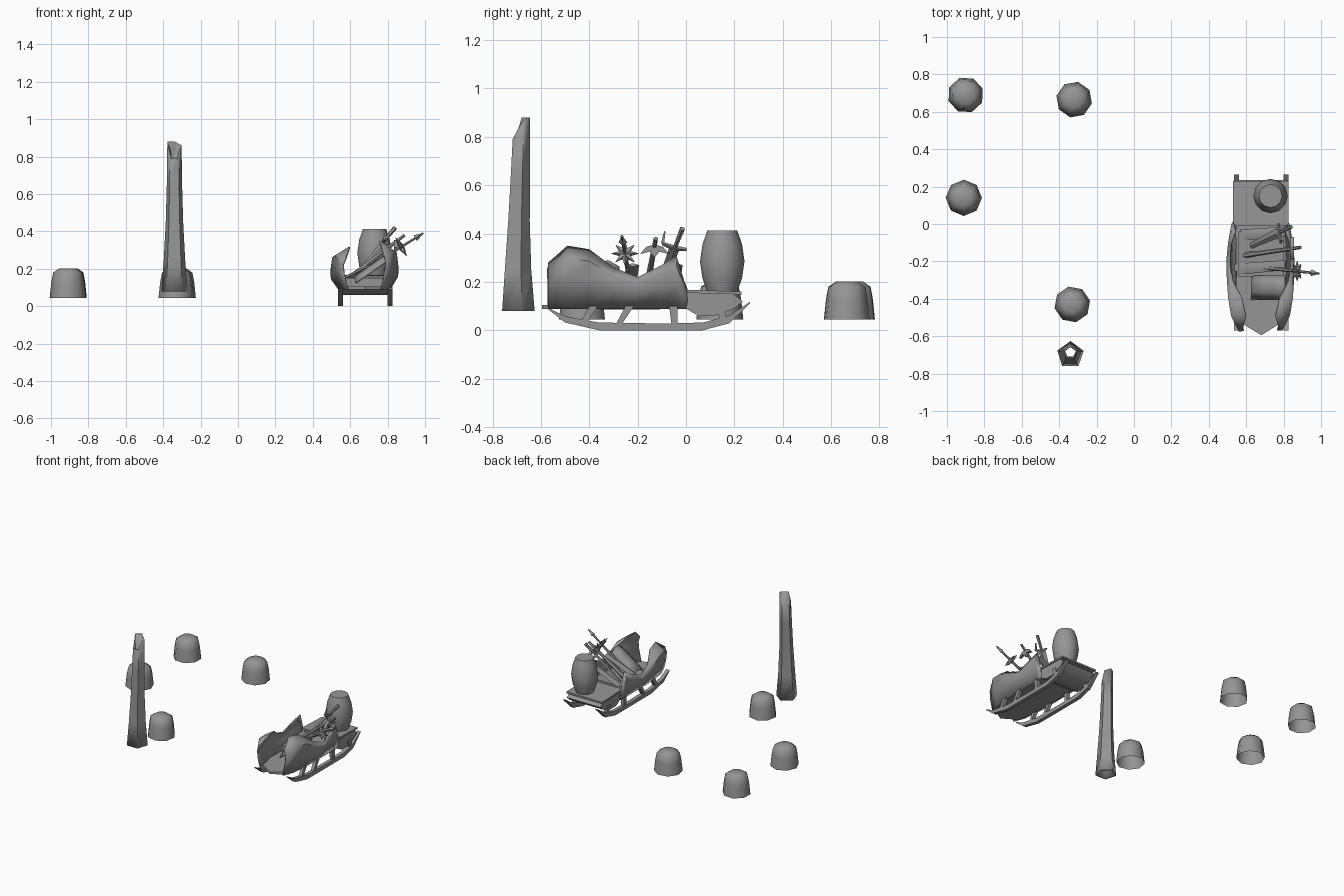
import bpy, bmesh, math
from mathutils import Vector

if "Cube" in bpy.data.objects:
    bpy.data.objects.remove(bpy.data.objects["Cube"])

grey = bpy.data.materials.new("plain_grey")
grey.use_nodes = True
grey.diffuse_color = (0.3, 0.3, 0.3, 1)
grey.node_tree.nodes["Principled BSDF"].inputs["Base Color"].default_value = (0.3, 0.3, 0.3, 1)
CX = 0.68  # sled centre line


def finish(name, bm, thick=0, angle=35):
    bmesh.ops.recalc_face_normals(bm, faces=bm.faces)
    me = bpy.data.meshes.new(name)
    bm.to_mesh(me)
    bm.free()
    ob = bpy.data.objects.new(name, me)
    bpy.context.collection.objects.link(ob)
    me.materials.append(grey)
    if thick:
        mod = ob.modifiers.new("thickness", 'SOLIDIFY')
        mod.thickness = thick
    bpy.ops.object.select_all(action='DESELECT')
    ob.select_set(True)
    bpy.context.view_layer.objects.active = ob
    bpy.ops.object.shade_smooth_by_angle(angle=math.radians(angle))
    return ob


def skin(bm, rows, closed):
    vs = [[bm.verts.new(p) for p in r] for r in rows]
    n = len(vs[0])
    for a, b in zip(vs, vs[1:]):
        for i in range(n if closed else n - 1):
            j = (i + 1) % n
            bm.faces.new((a[i], a[j], b[j], b[i]))
    return vs


def lathe(name, x, y, profile, sides, turn=0, top=True, bottom=False, thick=0, angle=50):
    bm = bmesh.new()
    rows = [[(x + r * math.cos(turn + i * math.tau / sides),
              y + r * math.sin(turn + i * math.tau / sides), z) for i in range(sides)]
            for r, z in profile]
    vs = skin(bm, rows, True)
    if top:
        bm.faces.new(vs[-1])
    if bottom:
        bm.faces.new(vs[0])
    return finish(name, bm, thick, angle)


def slab(name, outline, a, b, axis="x"):
    # extrude an outline along one axis between a and b
    bm = bmesh.new()
    put = (lambda p, t: (t, *p)) if axis == "x" else (lambda p, t: (*p, t))
    vs = skin(bm, [[put(p, t) for p in outline] for t in (a, b)], True)
    for v in vs:
        bm.faces.new(v)
    return finish(name, bm)


def rod(name, a, b, r1, r2, sides=6, flat=1):
    a, b = Vector(a), Vector(b)
    d = (b - a).normalized()
    u = d.cross(Vector((0, 0, 1))).normalized()
    w = d.cross(u)
    bm = bmesh.new()
    rows = [[c + r * (u * math.cos(i * math.tau / sides) + w * flat * math.sin(i * math.tau / sides))
             for i in range(sides)] for c, r in ((a, r1), (b, r2))]
    for v in skin(bm, rows, True):
        bm.faces.new(v)
    return finish(name, bm)


# Tree stumps, open underneath
for k, (x, y) in enumerate([(-0.9, 0.69), (-0.32, 0.665), (-0.91, 0.14), (-0.33, -0.43)]):
    lathe(f"stump_{k + 1}", x, y,
          [(0.097, 0.045), (0.088, 0.13), (0.078, 0.18), (0.045, 0.202)], 8, 0.35 + k)

# Hollow broken trunk with a jagged rim
trunk = lathe("broken_trunk", -0.34, -0.7,
              [(0.074, 0.08), (0.06, 0.25), (0.049, 0.45), (0.043, 0.65), (0.04, 0.79)],
              5, 0.3, top=False, thick=0.012, angle=20)
for v in trunk.data.vertices:
    v.co.y += 0.016 * max(0, v.co.z - 0.3) / 0.5
    if v.co.z > 0.78 and v.co.y > -0.7:
        v.co.z = 0.88 if v.co.x < -0.33 else 0.86

# Barrel on the rear deck
lathe("barrel", 0.73, 0.15,
      [(0.062, 0.16), (0.082, 0.215), (0.092, 0.285), (0.082, 0.355), (0.062, 0.412)],
      12, bottom=True, angle=40)

# Runners, struts
path = [(-0.57, 0.09), (-0.5, 0.045), (-0.36, 0.016), (-0.1, 0.014), (0.07, 0.016),
        (0.18, 0.045), (0.265, 0.115)]
half = [0.003, 0.013, 0.016, 0.014, 0.016, 0.016, 0.003]
rim = [(y, z + h) for (y, z), h in zip(path, half)]
sole = [(y, z - h) for (y, z), h in zip(path, half)]
for side, s in (("right", -1), ("left", 1)):
    x = CX + 0.132 * s
    slab(f"runner_{side}", rim + sole[::-1], x - 0.014, x + 0.014)
    for k, (y, lean) in enumerate([(-0.4, -0.04), (-0.25, -0.04), (-0.07, 0.01), (0.12, 0.03)]):
        slab(f"strut_{side}_{k + 1}",
             [(y + lean, 0.025), (y + lean + 0.025, 0.025), (y + 0.035, 0.1), (y, 0.1)],
             x - 0.012, x + 0.012)

# Floor with pointed nose
side_line = [(0.105, -0.53), (0.13, -0.4), (0.135, 0.0)]
floor = [(CX, -0.595)] + [(CX + x, y) for x, y in side_line] + \
        [(CX - x, y) for x, y in side_line[::-1]]
slab("floor", floor, 0.088, 0.105, "z")

# Rear deck with rounded tail
slab("rear_deck", [(0.0, 0.09), (0.0, 0.162), (0.19, 0.155), (0.235, 0.12), (0.2, 0.09), (0.12, 0.06), (0.05, 0.06)],
     CX - 0.138, CX + 0.138)
slab("deck_rim", [(-0.01, 0.155), (-0.01, 0.168), (0.23, 0.16), (0.23, 0.148)], CX - 0.15, CX + 0.145)

# Wavy side walls: y, bottom, middle and top half widths, top height
stations = [(-0.57, 0.09, 0.11, 0.1, 0.28), (-0.49, 0.12, 0.15, 0.08, 0.35),
            (-0.4, 0.13, 0.165, 0.1, 0.335), (-0.3, 0.135, 0.172, 0.15, 0.26),
            (-0.2, 0.135, 0.175, 0.165, 0.22), (-0.1, 0.135, 0.165, 0.155, 0.27),
            (-0.04, 0.135, 0.155, 0.135, 0.31), (0.005, 0.135, 0.145, 0.145, 0.165)]
for side, s, gain in (("right", -1, 0.86), ("left", 1, 1)):
    bm = bmesh.new()
    rows = []
    for y, b, m, t, z in stations:
        h = (z - 0.09) * gain
        rows.append([(CX + s * b, y, 0.09), (CX + s * m, y, 0.09 + h * 0.5),
                     (CX + s * (m + 0.004), y, 0.09 + h * 0.8), (CX + s * t, y, 0.09 + h)])
    skin(bm, rows, False)
    finish(f"side_wall_{side}", bm, 0.008, 45)

# Bench and curved seat plates
slab("bench", [(-0.28, 0.1), (-0.28, 0.15), (-0.04, 0.165), (-0.04, 0.1)], CX - 0.12, CX + 0.12)
bm = bmesh.new()
skin(bm, [[(x, -0.28 - d, 0.13 + (x - 0.63) * 0.7 + b) for x in (0.63, 0.69, 0.75, 0.81)]
          for d, b in ((0, 0), (0.04, 0.025), (0.08, 0.02), (0.12, -0.01))], False)
finish("seat_plate", bm, 0.01, 45)

# Spiked spear, leaning out over the left wall
a, b = Vector((0.57, -0.22, 0.13)), Vector((0.99, -0.265, 0.39))
rod("spear_shaft", a, b, 0.013, 0.006)
rod("spear_tip", a.lerp(b, 0.9), b, 0.018, 0.001, 4)
hub = a.lerp(b, 0.72)
for k in range(8):
    t = k * math.tau / 8
    rod(f"spear_spike_{k + 1}", hub, hub + Vector((-0.03 * math.sin(t), 0.055 * math.cos(t), 0.05 * math.sin(t))),
        0.018, 0.001, 4)

# Double-bladed axe
a, b = Vector((0.57, -0.17, 0.13)), Vector((0.89, -0.125, 0.38))
rod("axe_shaft", a, b, 0.016, 0.009)
slab("axe_head", [(-0.19, 0.315), (-0.165, 0.345), (-0.13, 0.355), (-0.095, 0.345), (-0.07, 0.315),
                  (-0.11, 0.325), (-0.13, 0.30), (-0.15, 0.325)], 0.835, 0.855)

# Sword with its hilt up
a, b = Vector((0.6, -0.13, 0.13)), Vector((0.84, -0.015, 0.42))
g = a.lerp(b, 0.72)
rod("sword_blade", a, g, 0.012, 0.026, 4, 0.35)
rod("sword_grip", g, b, 0.009, 0.012)
rod("sword_guard_front", g, g + Vector((0.01, -0.05, 0.02)), 0.012, 0.007, 4)
rod("sword_guard_back", g, g + Vector((0.0, 0.05, -0.005)), 0.012, 0.007, 4)
rod("sword_guard_horn", g + Vector((0.01, -0.05, 0.02)), g + Vector((0.02, -0.04, 0.07)), 0.009, 0.004, 4)

# Planks lying across the bench
for k, y in enumerate((-0.06, -0.24)):
    rod(f"plank_{k + 1}", (0.57, y, 0.15), (0.81, y + 0.02, 0.27), 0.03, 0.026, 4, 0.3)
